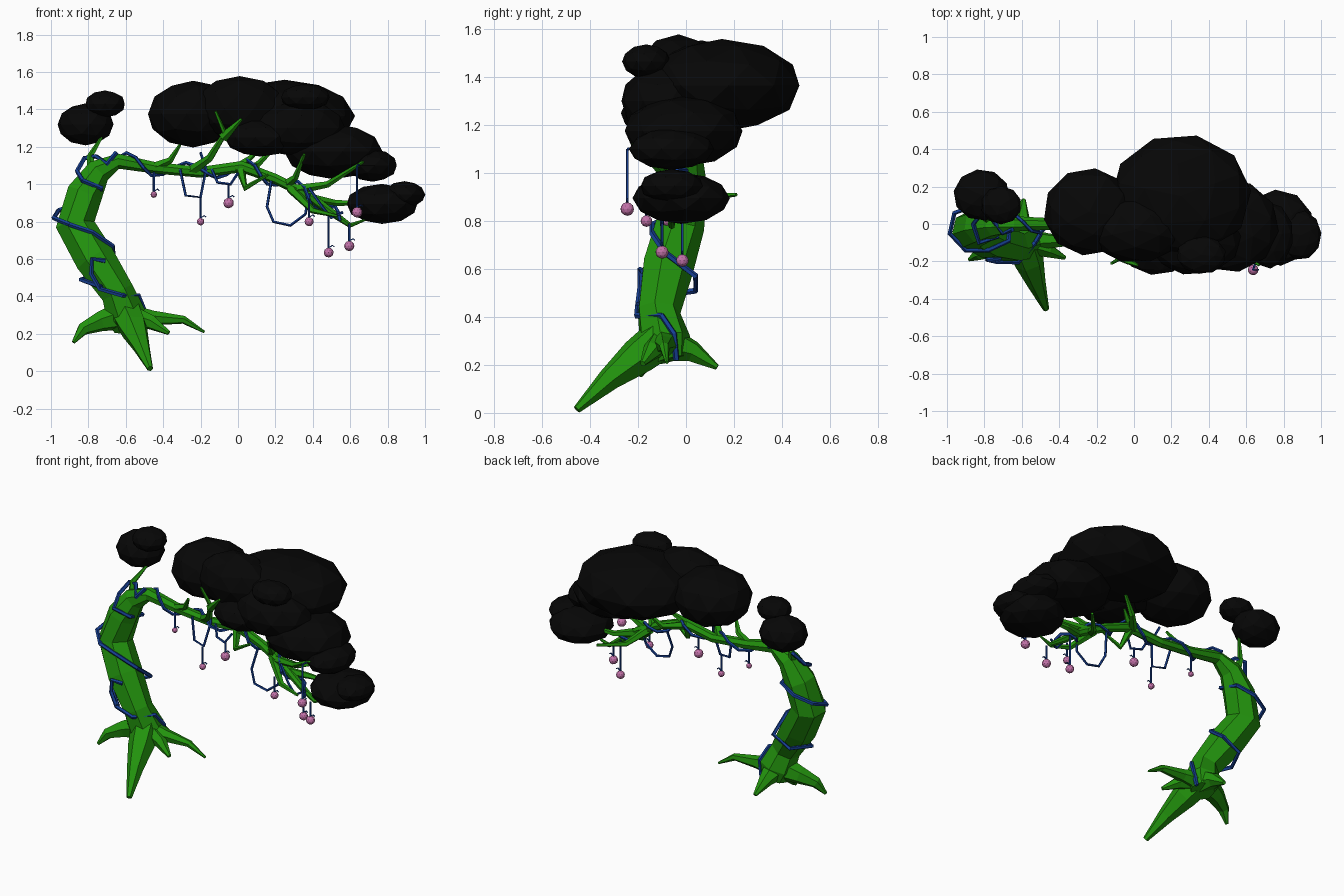
import bpy, bmesh, math, random
from mathutils import Vector, Matrix
random.seed(4)


def material(name, rgb):
    m = bpy.data.materials.new(name)
    m.diffuse_color = (*rgb, 1)
    return m


BARK = material("bark_green", (0.016, 0.29, 0.004))
LEAF = material("leaf_black", (0.002, 0.002, 0.002))
VINE = material("vine_blue", (0.008, 0.05, 0.3))
FRUIT = material("fruit_pink", (0.55, 0.17, 0.4))


def finish(name, bm, mat):
    bmesh.ops.recalc_face_normals(bm, faces=bm.faces)
    me = bpy.data.meshes.new(name)
    bm.to_mesh(me)
    bm.free()
    me.materials.append(mat)
    ob = bpy.data.objects.new(name, me)
    bpy.context.collection.objects.link(ob)


def frames(pts):
    """Tangent-following frames (side, up) along a path."""
    out, side = [], None
    for i in range(len(pts)):
        t = (pts[min(i + 1, len(pts) - 1)] - pts[max(i - 1, 0)]).normalized()
        if side is None:
            side = t.orthogonal()
        side = (side - t * side.dot(t)).normalized()
        out.append((side, t.cross(side)))
    return out


def tube(name, pts, radii, sides, mat):
    """Flat-faced tapering tube along a path."""
    pts = [Vector(p) for p in pts]
    if isinstance(radii, (int, float)):
        radii = [radii] * len(pts)
    bm = bmesh.new()
    rings = []
    for p, r, (u, v) in zip(pts, radii, frames(pts)):
        rings.append([bm.verts.new(p + r * (u * math.cos(a) + v * math.sin(a)))
                      for a in (2 * math.pi * k / sides for k in range(sides))])
    for a, b in zip(rings, rings[1:]):
        for k in range(sides):
            j = (k + 1) % sides
            bm.faces.new((a[k], a[j], b[j], b[k]))
    bm.faces.new(rings[0][::-1])
    bm.faces.new(rings[-1])
    finish(name, bm, mat)


def blob(name, c, r, mat, sub=2):
    """Low-poly squashed ball, facets turned at random."""
    bm = bmesh.new()
    m = (Matrix.Translation(c) @ Matrix.Diagonal((*r, 1))
         @ Matrix.Rotation(random.uniform(0, 6), 4, 'Z'))
    bmesh.ops.create_icosphere(bm, subdivisions=sub, radius=1.02, matrix=m)
    finish(name, bm, mat)


# Leaning trunk that bends over into the long arching branch
trunk = [(-.59, -.07, .22, .075), (-.60, -.09, .30, .11), (-.645, -.115, .42, .092),
         (-.765, -.08, .60, .11), (-.87, -.03, .78, .107), (-.82, -.01, .95, .098),
         (-.745, 0, 1.07, .07), (-.64, 0, 1.125, .042), (-.45, 0, 1.09, .032),
         (-.2, 0, 1.065, .03), (.02, -.02, 1.095, .032), (.2, -.03, 1.03, .028),
         (.38, -.05, .94, .026), (.5, -.06, .85, .022), (.6, -.06, .78, .014),
         (.68, -.06, .81, .006)]
tube("trunk", [p[:3] for p in trunk], [p[3] for p in trunk], 7, BARK)

# Roots
roots = {
    "root_front": ([(-.6, -.09, .32), (-.56, -.2, .235), (-.52, -.32, .14), (-.47, -.455, .014)],
                   [.09, .08, .05, .017]),
    "root_left": ([(-.62, -.09, .30), (-.74, -.12, .265), (-.83, -.16, .225), (-.88, -.19, .155)],
                  [.08, .055, .035, .01]),
    "root_right": ([(-.6, -.09, .29), (-.45, -.09, .285), (-.29, -.09, .275), (-.18, -.08, .21)],
                   [.075, .04, .022, .007]),
    "root_small": ([(-.58, -.1, .30), (-.46, -.14, .26), (-.37, -.18, .205)], [.06, .04, .012]),
    "root_back": ([(-.6, -.08, .29), (-.6, .03, .255), (-.59, .13, .19)], [.08, .045, .012]),
}
for name, (pts, rad) in roots.items():
    tube(name, pts, rad, 6, BARK)

# Side branches and twigs
twigs = [
    [(-.78, .01, 1.04), (-.79, .04, 1.15), (-.73, .1, 1.25)],
    [(-.45, 0, 1.09), (-.36, -.03, 1.13), (-.31, -.07, 1.21)],
    [(-.25, 0, 1.07), (-.15, -.09, 1.14), (-.07, -.18, 1.27), (-.12, -.21, 1.39)],
    [(-.08, -.17, 1.25), (-.03, -.20, 1.30), (.02, -.22, 1.35)],
    [(-.02, -.02, 1.08), (.05, 0, 1.13), (.1, .03, 1.17)],
    [(.01, -.02, 1.09), (.04, -.08, .98), (.16, -.1, 1.05)],
    [(.26, -.03, 1.0), (.31, -.09, 1.04), (.355, -.2, 1.16)],
    [(.3, -.04, .97), (.48, -.1, 1.0), (.67, -.22, 1.12)],
    [(.3, -.04, .97), (.38, .08, .9), (.5, .21, .91)],
    [(.28, -.04, .98), (.4, -.12, .86), (.53, -.14, .83)],
    [(.4, -.05, .92), (.52, 0, .9), (.7, 0, .9)],
    [(.0, -.01, 1.09), (.1, .1, 1.1), (.2, .15, 1.2)],
]
for i, pts in enumerate(twigs):
    n = len(pts) - 1
    tube(f"twig_{i + 1}", pts, [.028 - .02 * k / n for k in range(n + 1)], 5, BARK)

# Foliage clumps: centre, radii
clumps = [
    ((-.815, .155, 1.32), (.148, .135, .11)), ((-.71, .10, 1.43), (.107, .1, .07)),
    ((-.24, .065, 1.375), (.24, .23, .175)), ((.01, -.03, 1.405), (.25, .175, .17)),
    ((.25, .15, 1.365), (.37, .325, .19)), ((.36, -.165, 1.465), (.13, .1, .07)),
    ((.12, -.11, 1.25), (.19, .16, .10)), ((.32, -.08, 1.30), (.25, .19, .15)),
    ((.51, -.01, 1.175), (.26, .245, .145)), ((.72, -.06, 1.10), (.13, .175, .085)),
    ((.77, -.02, .895), (.19, .20, .105)), ((.89, -.06, .945), (.11, .13, .07)),
]
for i, (c, r) in enumerate(clumps):
    blob(f"foliage_{i + 1}", c, r, LEAF)


def wrap(name, first, last, turns, r, phase, gap):
    """Vine wound around part of the trunk path."""
    path = [Vector(p[:3]) for p in trunk]
    fr = frames(path)
    n = int(turns * 6)
    pts = []
    for k in range(n + 1):
        f = first + (last - first) * k / n
        i = min(int(f), len(path) - 2)
        s = f - i
        u = fr[i][0].lerp(fr[i + 1][0], s).normalized()
        v = fr[i][1].lerp(fr[i + 1][1], s).normalized()
        a = phase + 2 * math.pi * turns * k / n
        d = trunk[i][3] * (1 - s) + trunk[i + 1][3] * s + gap
        pts.append(path[i].lerp(path[i + 1], s) + d * (u * math.cos(a) + v * math.sin(a)))
    tube(name, pts, r, 5, VINE)


# Vine winding up the trunk, then along the branch
tube("vine_trunk_low", [(-.52, -.04, .22), (-.5, -.05, .33), (-.53, -.1, .405), (-.62, -.205, .405),
                        (-.74, -.2, .44), (-.785, -.19, .52), (-.78, -.19, .6), (-.71, -.18, .59)],
     .013, 5, VINE)
tube("vine_trunk_high", [(-.73, -.2, .45), (-.84, -.1, .49), (-.78, .04, .51), (-.66, .04, .57),
                         (-.67, -.09, .67), (-.78, -.14, .745), (-.90, -.14, .785),
                         (-.985, -.05, .82), (-.96, .06, .86), (-.85, .1, .9), (-.74, .07, .94),
                         (-.73, -.07, .98), (-.83, -.1, 1.02), (-.86, 0, 1.07), (-.82, .05, 1.14),
                         (-.76, .03, 1.15), (-.70, -.05, 1.11), (-.65, -.03, 1.17)], .013, 5, VINE)
wrap("vine_branch", 7, 13.5, 4.5, .010, 1.0, .014)

# Sagging vine loops
loops = [
    [(-.31, -.03, 1.08), (-.28, -.05, .94), (-.2, -.07, .93), (-.17, -.04, 1.08), (-.2, 0, 1.17)],
    [(.18, -.04, 1.03), (.155, -.08, .88), (.19, -.1, .80), (.28, -.1, .78), (.36, -.1, .84),
     (.38, -.08, .95)],
    [(-.14, -.03, 1.08), (-.11, -.06, 1.01), (-.04, -.08, 1.0), (.0, -.06, 1.06)],
    [(.38, -.1, .98), (.45, -.12, .88), (.5, -.12, .82), (.56, -.1, .85)],
]
for i, pts in enumerate(loops):
    tube(f"vine_loop_{i + 1}", pts, .008, 5, VINE)

# Hanging fruit: position, radius, stem top
fruits = [(-.45, -.01, .945, .017, 1.07), (-.2, -.08, .80, .02, .93),
          (-.05, -.06, .90, .028, 1.0), (.38, -.165, .80, .024, .92),
          (.485, -.015, .635, .026, .86), (.595, -.1, .67, .027, .79),
          (.637, -.245, .85, .028, 1.10)]
for i, (x, y, z, r, top) in enumerate(fruits):
    blob(f"fruit_{i + 1}", (x, y, z), (r, r, r), FRUIT)
    tube(f"fruit_stem_{i + 1}", [(x, y, z + r * .8), (x, y, top)], .006, 5, VINE)
    # Small curled hook on the fruit crown
    tube(f"fruit_hook_{i + 1}", [(x, y, z + r), (x + .02, y, z + r + .012),
                                 (x + .03, y, z + r + .004)], .004, 4, VINE)
# Tie the outer fruit stem to its twig
tube("fruit_stem_tie", [(.637, -.245, 1.10), (.65, -.205, 1.105)], .006, 5, VINE)
